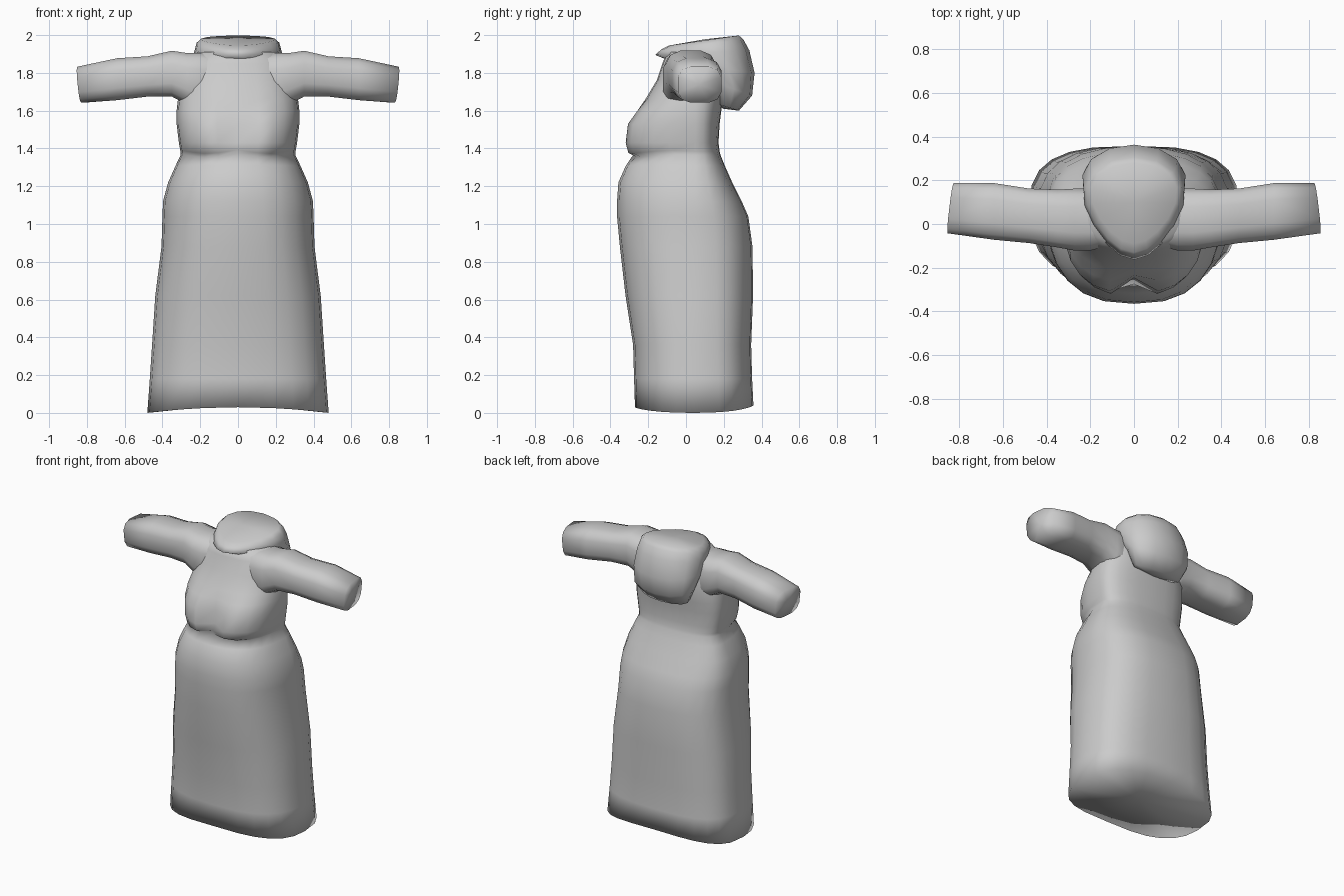
import bpy, bmesh, math

grey = bpy.data.materials.new("cloth grey")
grey.diffuse_color = (0.6, 0.6, 0.6, 1)


def loft(name, rings, cap_start=None, cap_end=None):
    """Skin closed rings; a cap is the centre point of a closing fan."""
    bm = bmesh.new()
    loops = [[bm.verts.new(p) for p in r] for r in rings]
    n = len(loops[0])
    for a, b in zip(loops, loops[1:]):
        for i in range(n):
            j = (i + 1) % n
            bm.faces.new((a[i], a[j], b[j], b[i]))
    for loop, tip in ((loops[0], cap_start), (loops[-1], cap_end)):
        if tip:
            c = bm.verts.new(tip)
            for i in range(n):
                bm.faces.new((loop[i], loop[(i + 1) % n], c))
    bmesh.ops.recalc_face_normals(bm, faces=bm.faces)
    me = bpy.data.meshes.new(name)
    bm.to_mesh(me)
    bm.free()
    me.materials.append(grey)
    for p in me.polygons:
        p.use_smooth = True
    ob = bpy.data.objects.new(name, me)
    bpy.context.collection.objects.link(ob)
    return ob


def sgnpow(v, e):
    return math.copysign(abs(v) ** e, v)


# Robe body: z, half width, front y, back y, bust cleft depth
body = [
    (0.00, 0.48, -0.27, 0.357, 0), (0.18, 0.467, -0.275, 0.35, 0),
    (0.36, 0.455, -0.28, 0.345, 0), (0.62, 0.438, -0.32, 0.355, 0),
    (0.88, 0.405, -0.35, 0.352, 0), (1.04, 0.40, -0.365, 0.33, 0),
    (1.12, 0.397, -0.365, 0.295, 0), (1.22, 0.37, -0.358, 0.245, 0),
    (1.31, 0.33, -0.318, 0.205, 0), (1.365, 0.303, -0.275, 0.183, 0),
    (1.385, 0.305, -0.315, 0.178, 0.04), (1.43, 0.313, -0.33, 0.172, 0.085),
    (1.53, 0.325, -0.317, 0.178, 0.07), (1.60, 0.325, -0.265, 0.187, 0.03),
    (1.66, 0.318, -0.215, 0.195, 0), (1.76, 0.295, -0.155, 0.195, 0),
    (1.85, 0.27, -0.125, 0.18, 0), (1.91, 0.21, -0.10, 0.15, 0),
]
rings = []
for z, w, f, b, cleft in body:
    ring = []
    skirt = max(0, 1 - z / 1.2)              # squarer toward the hem
    for i in range(24):
        t = 2 * math.pi * i / 24
        c, s = math.cos(t), math.sin(t)
        x = w * sgnpow(c, 0.8 - 0.1 * skirt)
        if s > 0:
            y = 0.05 + (b - 0.05) * s ** (0.8 - 0.15 * skirt)
        else:
            y = 0.05 - (0.05 - f) * abs(s) ** (0.75 if cleft else 0.85)
            y += cleft * math.exp(-(x / 0.05) ** 2)
        lift = 0.03 * (1 - (x / w) ** 2) if z == 0 else 0
        if z == 0 and s > 0:
            lift += 0.01 * s
        # Bust underside rises away from the middle of each side
        if z in (1.365, 1.385) and s < 0:
            lift -= 0.012 * math.cos((abs(x) - 0.16) * 14)
        ring.append((x, y, z + lift))
    rings.append(ring)
loft("robe_body", rings, cap_start=(0, 0.04, 0.05), cap_end=(0, 0.02, 1.925))

# Sleeves: x, front y, back y, bottom z, top z
sleeve = [
    (0.04, -0.08, 0.12, 1.68, 1.89), (0.20, -0.125, 0.165, 1.60, 1.91),
    (0.27, -0.125, 0.165, 1.63, 1.908), (0.35, -0.11, 0.16, 1.672, 1.92),
    (0.48, -0.09, 0.165, 1.672, 1.89), (0.64, -0.075, 0.19, 1.653, 1.88),
    (0.835, -0.045, 0.19, 1.64, 1.835),
]
for side, label in ((-1, "left"), (1, "right")):
    rings = []
    for x, f, b, lo, hi in sleeve:
        ring = []
        for i in range(12):
            t = 2 * math.pi * (i + 0.5) / 12
            u, v = sgnpow(math.cos(t), 0.65), sgnpow(math.sin(t), 0.65)
            slant = (-0.014 * u + 0.01 * v) if x > 0.8 else 0
            ring.append((side * (x + slant), (f + b) / 2 + u * (b - f) / 2,
                         (lo + hi) / 2 + v * (hi - lo) / 2))
        rings.append(ring)
    loft(label + "_sleeve", rings, cap_end=(side * 0.835, 0.07, 1.738))

# Folded hood: front y, front z, back y, back z, half width
hood = [
    (-0.09, 1.945, 0.28, 1.998, 0.195), (-0.13, 1.925, 0.305, 1.975, 0.22),
    (-0.163, 1.895, 0.335, 1.92, 0.233), (-0.09, 1.865, 0.363, 1.80, 0.237),
    (0.04, 1.79, 0.35, 1.68, 0.222), (0.12, 1.65, 0.28, 1.60, 0.175),
]
rings = []
for f, zf, b, zb, w in hood:
    ring = []
    for i in range(16):
        t = 2 * math.pi * i / 16
        k = (1 - math.cos(t)) / 2            # 0 at the front tip, 1 at the back
        x = w * math.sin(t) * (0.55 + 0.45 * k) * 1.25
        ring.append((x, f + (b - f) * k, zf + (zb - zf) * k))
    rings.append(ring)
loft("folded_hood", rings, cap_start=(0, 0.1, 1.978), cap_end=(0, 0.2, 1.61))
